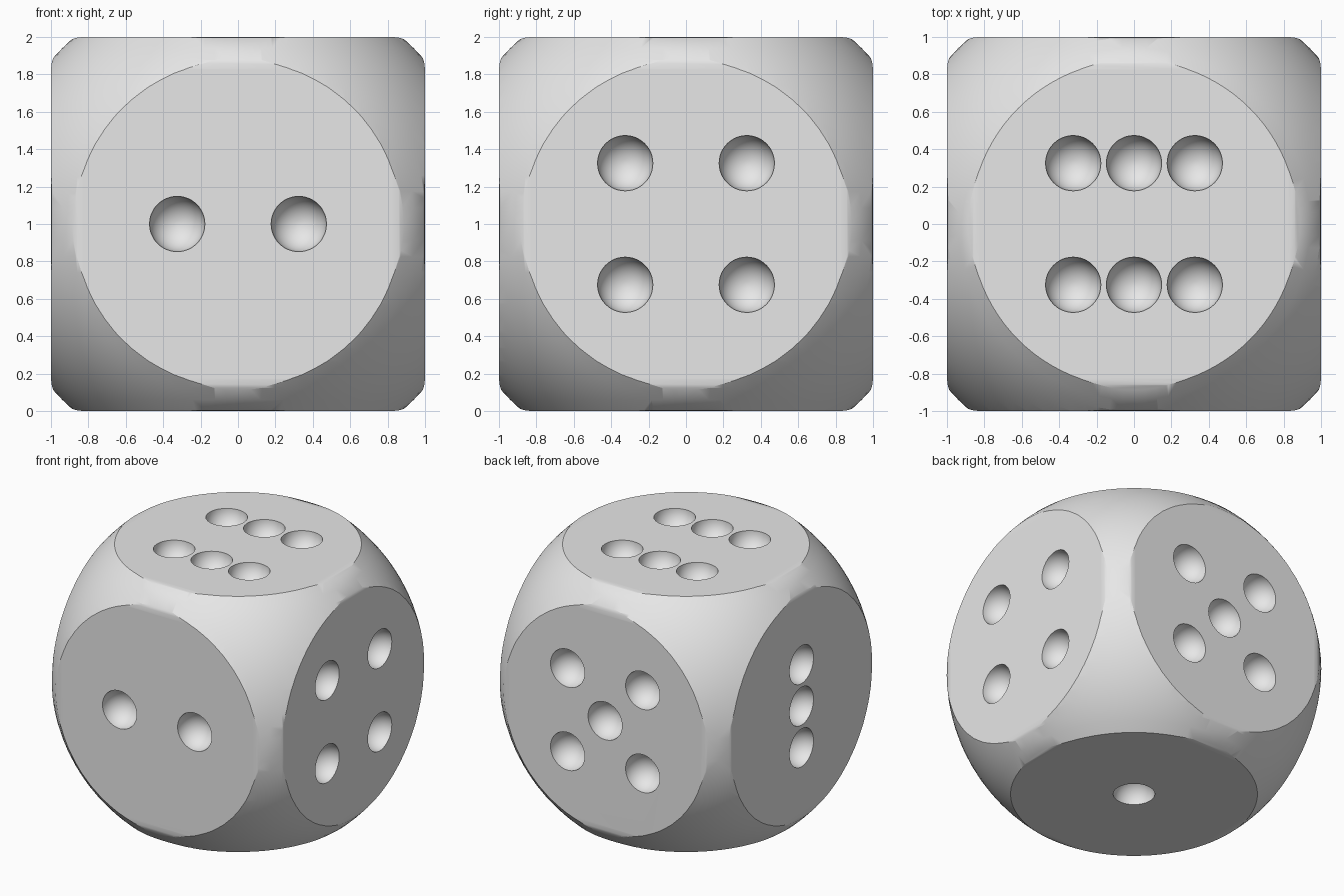
import bpy
import bmesh
from mathutils import Matrix, Vector

old = bpy.data.objects.get("Cube")
if old:
    bpy.data.objects.remove(old, do_unlink=True)

CENTRE = Vector((0, 0, 1))
BEVEL = 0.175          # rounding of the cube edges
BALL_RADIUS = 1.329    # sphere that trims the cube corners
PIP_RADIUS = 0.148
STEP = 0.325           # pip spacing

grey = bpy.data.materials.new("light_grey")
grey.use_nodes = True
grey.diffuse_color = (0.8, 0.8, 0.8, 1)
grey.node_tree.nodes["Principled BSDF"].inputs["Base Color"].default_value = (0.8, 0.8, 0.8, 1)


def make_object(name, bm):
    mesh = bpy.data.meshes.new(name)
    bm.to_mesh(mesh)
    bm.free()
    mesh.materials.append(grey)
    obj = bpy.data.objects.new(name, mesh)
    bpy.context.collection.objects.link(obj)
    return obj


def apply_boolean(target, cutter, operation):
    cutter.hide_render = True
    mod = target.modifiers.new(operation.title(), 'BOOLEAN')
    mod.operation = operation
    mod.solver = 'EXACT'
    mod.object = cutter
    bpy.ops.object.modifier_apply(modifier=mod.name)
    bpy.data.objects.remove(cutter, do_unlink=True)


# Rounded cube body
bm = bmesh.new()
bmesh.ops.create_cube(bm, size=2, matrix=Matrix.Translation(CENTRE))
bmesh.ops.bevel(bm, geom=bm.edges[:], offset=BEVEL, segments=8, profile=0.5, affect='EDGES')
die = make_object("die_body", bm)
bpy.ops.object.select_all(action='DESELECT')
bpy.context.view_layer.objects.active = die
die.select_set(True)

# Sphere that rounds off the corners
bm = bmesh.new()
bmesh.ops.create_uvsphere(bm, u_segments=96, v_segments=48, radius=BALL_RADIUS,
                          matrix=Matrix.Translation(CENTRE))
apply_boolean(die, make_object("corner_trimmer", bm), 'INTERSECT')

# Pip layouts in grid steps on each face: (normal, across, up, positions)
X, Y, Z = Vector((1, 0, 0)), Vector((0, 1, 0)), Vector((0, 0, 1))
corners = [(a, b) for a in (-1, 1) for b in (-1, 1)]
faces = [
    (-Z, X, Y, [(0, 0)]),
    (-Y, X, Z, [(-1, 0), (1, 0)]),
    (-X, Y, Z, [(0, -1), (0, 0), (0, 1)]),
    (X, Y, Z, corners),
    (Y, X, Z, corners + [(0, 0)]),
    (Z, X, Y, corners + [(0, -1), (0, 1)]),
]

# Hemispherical pips
bm = bmesh.new()
for normal, across, up, spots in faces:
    turn = normal.to_track_quat('Z', 'Y').to_matrix().to_4x4()
    for a, b in spots:
        place = CENTRE + normal + (across * a + up * b) * STEP
        bmesh.ops.create_uvsphere(bm, u_segments=48, v_segments=25, radius=PIP_RADIUS,
                                  matrix=Matrix.Translation(place) @ turn)
apply_boolean(die, make_object("pip_cutters", bm), 'DIFFERENCE')

# Smooth shading with crisp face circles and pip rims
bpy.ops.object.shade_smooth_by_angle(angle=0.52)
weighted = die.modifiers.new("Weighted normals", 'WEIGHTED_NORMAL')
weighted.keep_sharp = True
